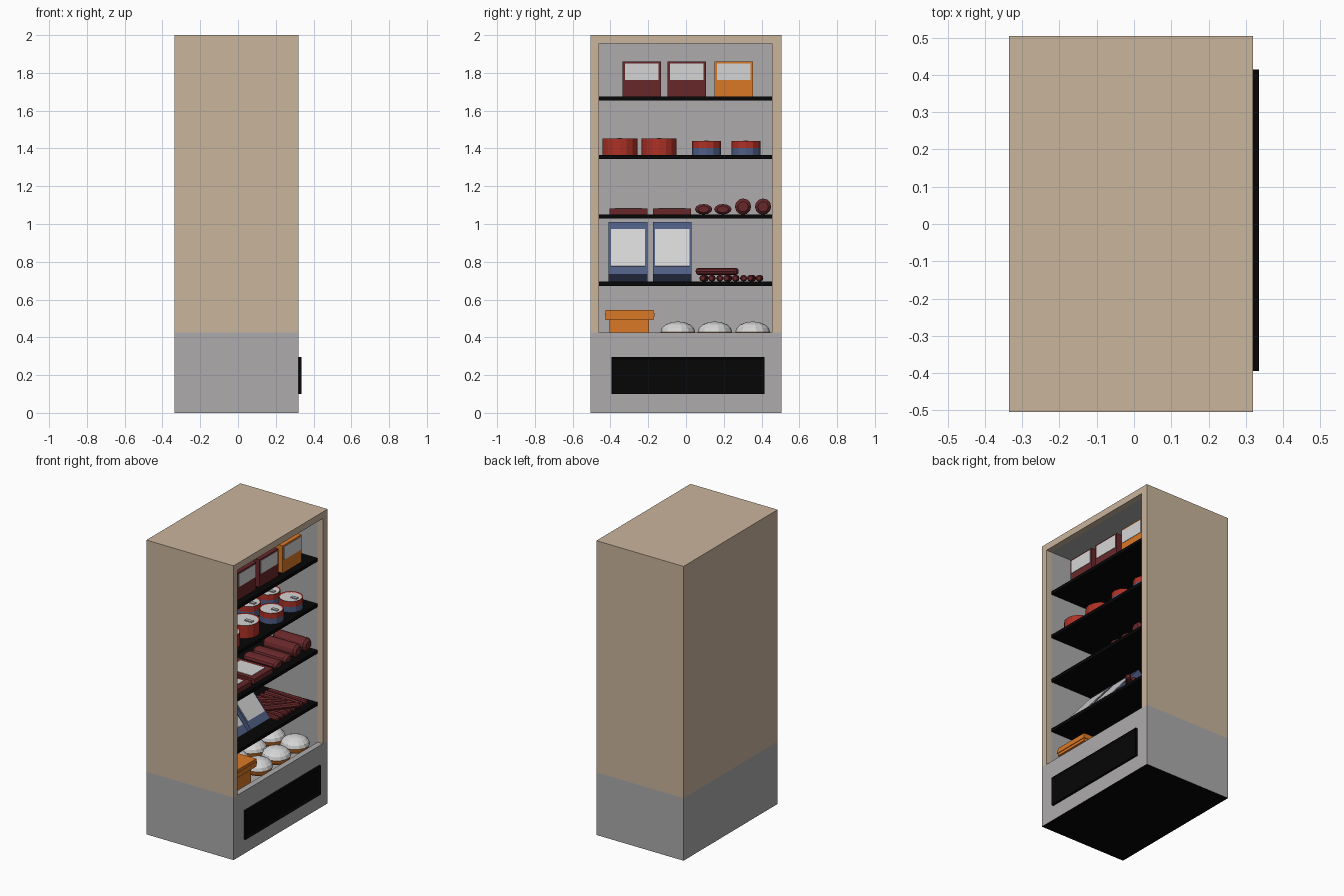
import bpy, bmesh, math
from mathutils import Matrix, Vector

if "Cube" in bpy.data.objects:
    bpy.data.objects.remove(bpy.data.objects["Cube"])


def mat(name, r, g, b):
    m = bpy.data.materials.new(name)
    m.diffuse_color = [(c / 255) ** 2.2 for c in (r, g, b)] + [1]
    m.use_nodes = True
    m.node_tree.nodes["Principled BSDF"].inputs["Base Color"].default_value = m.diffuse_color
    return m


TAN = mat("tan", 200, 179, 155)
GREY = mat("grey", 172, 170, 171)
WHITE = mat("white", 212, 212, 212)
ORANGE = mat("orange", 218, 120, 42)
RED = mat("red", 172, 52, 42)
MAROON = mat("maroon", 104, 44, 46)
BLUE = mat("blue", 80, 95, 132)
BLACK = mat("black", 14, 14, 14)


def finish(bm, name, mats, rule=None):
    """Write a bmesh to an object; rule(center, normal) gives the material index."""
    bm.normal_update()
    if rule:
        for f in bm.faces:
            f.material_index = rule(f.calc_center_median(), f.normal)
    me = bpy.data.meshes.new(name)
    bm.to_mesh(me)
    bm.free()
    for m in mats:
        me.materials.append(m)
    ob = bpy.data.objects.new(name, me)
    bpy.context.collection.objects.link(ob)
    return ob


def box_bm(x, y, z):
    bm = bmesh.new()
    size = Matrix.Diagonal((x[1] - x[0], y[1] - y[0], z[1] - z[0], 1))
    mid = Matrix.Translation(((x[0] + x[1]) / 2, (y[0] + y[1]) / 2, (z[0] + z[1]) / 2))
    bmesh.ops.create_cube(bm, size=1, matrix=mid @ size)
    return bm


def box(name, x, y, z, m):
    return finish(box_bm(x, y, z), name, [m])


def cut(bm, co, no):
    bmesh.ops.bisect_plane(bm, geom=bm.verts[:] + bm.edges[:] + bm.faces[:],
                           plane_co=co, plane_no=no)


def rod(name, mid, radius, length, yaw=0, flat=1, sides=12):
    """Sausage lying along x with chamfered ends."""
    bm = bmesh.new()
    bmesh.ops.create_cone(bm, cap_ends=True, segments=sides, radius1=radius,
                          radius2=radius, depth=length)
    rims = [e for e in bm.edges if abs(e.verts[0].co.z - e.verts[1].co.z) < 1e-5]
    bmesh.ops.bevel(bm, geom=rims, offset=radius * 0.35, segments=1, affect='EDGES')
    bm.transform(Matrix.Translation(mid) @ Matrix.Rotation(yaw, 4, 'Z')
                 @ Matrix.Diagonal((1, 1, flat, 1)) @ Matrix.Rotation(math.pi / 2, 4, 'Y'))
    finish(bm, name, [MAROON])


# Cabinet: one shell with a recessed opening on +x
LIP, BACK, FLOOR, SILL = 0.28, -0.13, 0.37, 0.425
Y0, Y1, TOP = -0.46, 0.455, 1.955
bm = box_bm((-0.335, 0.32), (-0.505, 0.505), (0, 2))
cut(bm, (0, 0, SILL), (0, 0, 1))
cut(bm, (0, 0, TOP), (0, 0, 1))
cut(bm, (0, Y0, 0), (0, 1, 0))
cut(bm, (0, Y1, 0), (0, 1, 0))
bm.normal_update()
opening = next(f for f in bm.faces if f.normal.x > 0.9
               and abs(f.calc_center_median().y) < 0.1
               and SILL < f.calc_center_median().z < TOP)
for dx, dz in ((LIP - 0.32, 0), (0, FLOOR - SILL), (BACK - LIP, 0)):
    opening = bmesh.ops.extrude_discrete_faces(bm, faces=[opening])["faces"][0]
    for v in opening.verts:
        v.co.x += dx
        if v.co.z < 1:
            v.co.z += dz


def cabinet_rule(c, n):
    if c.z < 0.001:
        return 2
    inside = BACK - 0.01 < c.x < LIP + 0.001 and Y0 - 0.001 < c.y < Y1 + 0.001 and FLOOR - 0.001 < c.z < TOP + 0.001
    return 1 if inside or c.z < SILL + 0.001 else 0


finish(bm, "cabinet", [TAN, GREY, BLACK], cabinet_rule)

# Base grille with a recessed panel
bm = box_bm((0.315, 0.335), (-0.395, 0.415), (0.1, 0.295))
bm.normal_update()
front = [f for f in bm.faces if f.normal.x > 0.9]
bmesh.ops.inset_region(bm, faces=front, thickness=0.02)
bmesh.ops.translate(bm, verts=front[0].verts[:], vec=(-0.008, 0, 0))
finish(bm, "grille", [BLACK])

# Shelves
S1, S2, S3, S4 = 1.675, 1.365, 1.05, 0.695
for i, z in enumerate((S1, S2, S3, S4)):
    box(f"shelf_{i + 1}", (BACK, LIP), (Y0, Y1), (z - 0.022, z), BLACK)

# Top shelf: cartons with a pale window
for i, (y, m) in enumerate(((-0.335, MAROON), (-0.097, MAROON), (0.152, ORANGE))):
    box(f"carton_{i}", (0.165, 0.23), (y, y + 0.202), (S1, 1.86), m)
    box(f"carton_window_{i}", (0.228, 0.233), (y + 0.012, y + 0.19), (1.762, 1.85), WHITE)


# Second shelf: cans with pale lids and pull tabs
def can(name, x, y, r, h, sides, mats):
    bm = bmesh.new()
    bmesh.ops.create_cone(bm, cap_ends=True, segments=sides, radius1=r, radius2=r, depth=h,
                          matrix=Matrix.Translation((x, y, S2 + h / 2)))
    cut(bm, (0, 0, S2 + h / 2), (0, 0, 1))
    bm.normal_update()
    lid = [f for f in bm.faces if f.normal.z > 0.9]
    bmesh.ops.inset_region(bm, faces=lid, thickness=0.008)
    bmesh.ops.translate(bm, verts=lid[0].verts[:], vec=(0, 0, -0.004))
    lid_z = S2 + h - 0.006
    finish(bm, name, mats, lambda c, n: 2 if n.z > 0.95 and (c.xy - Vector((x, y))).length < r * 0.5
           else (1 if c.z > S2 + h / 2 else 0))
    box(name + "_tab", (x + 0.005, x + r * 0.65), (y - 0.012, y + 0.012), (lid_z, lid_z + 0.008), GREY)


for i, y in enumerate((-0.35, -0.142)):
    for j, x in enumerate((0.15, -0.035)):
        can(f"red_can_{i}{j}", x, y, 0.093, 0.088, 16, [RED, RED, WHITE])
for i, y in enumerate((0.108, 0.317)):
    for j, x in enumerate((0.175, 0.005)):
        can(f"two_tone_can_{i}{j}", x, y, 0.077, 0.075, 12, [BLUE, RED, WHITE])

# Third shelf: flat trays and large sausages
for i, y in enumerate((-0.405, -0.175)):
    box(f"tray_{i}", (-0.02, 0.245), (y, y + 0.202), (S3, 1.083), MAROON)
    box(f"tray_label_{i}", (0.02, 0.205), (y + 0.03, y + 0.172), (1.081, 1.086), WHITE)
for i, y in enumerate((0.093, 0.195)):
    rod(f"flat_sausage_{i}", (0.12, y, S3 + 0.028), 0.046, 0.25, flat=0.6)
for i, y in enumerate((0.302, 0.408)):
    rod(f"round_sausage_{i}", (0.12, y, S3 + 0.042), 0.043, 0.25)

# Fourth shelf: blue packs leaning back, with a pale front panel
TILT, LONG, THICK = math.radians(50), 0.36, 0.06
for i, y in enumerate((-0.41, -0.175)):
    # local x runs up the pack, local z is its outer face
    place = Matrix.Translation((0.175, y, S4)) @ Matrix(((-math.cos(TILT), 0, math.sin(TILT), 0), (0, 1, 0, 0),
                                                         (math.sin(TILT), 0, math.cos(TILT), 0), (0, 0, 0, 1)))
    for name, parts, m in (("pack", ((0, LONG), (0, 0.205), (0, THICK)), BLUE),
                           ("pack_panel", ((0.055, 0.31), (0.012, 0.193), (THICK - 0.002, THICK + 0.004)), WHITE)):
        bm = box_bm(*parts)
        bm.transform(place)
        bmesh.ops.recalc_face_normals(bm, faces=bm.faces[:])
        finish(bm, f"{name}_{i}", [m])

# Fourth shelf: pile of thin sausages
for i in range(8):
    rod(f"thin_sausage_{i}", (0.1, 0.095 + i * 0.042, S4 + 0.018), 0.018, 0.29, -0.05 + 0.03 * (i % 3), sides=8)
for i in range(4):
    rod(f"top_sausage_{i}", (0.02 + i * 0.055, 0.165, S4 + 0.054), 0.018, 0.28, math.radians(38 + 4 * i), sides=8)

# Bottom: lidded orange tub
box("tub", (-0.03, 0.235), (-0.405, -0.195), (FLOOR, 0.5), ORANGE)
for i, (z, g) in enumerate(((0.492, 0.004), (0.51, 0), (0.528, 0.004))):
    box(f"tub_lid_{i}", (-0.055 + g, 0.262 - g), (-0.43 + g, -0.168 - g), (z, z + 0.018), ORANGE)

# Bottom: bowls with pale domes
for i, y in enumerate((-0.043, 0.153, 0.353)):
    for j, x in enumerate((0.182, 0.0)):
        bm = bmesh.new()
        bmesh.ops.create_uvsphere(bm, u_segments=14, v_segments=8, radius=1,
                                  matrix=Matrix.Translation((x, y, 0.428)) @ Matrix.Diagonal((0.092, 0.092, 0.056, 1)))
        finish(bm, f"bowl_{i}{j}", [WHITE, ORANGE], lambda c, n: int(c.z < 0.428))
